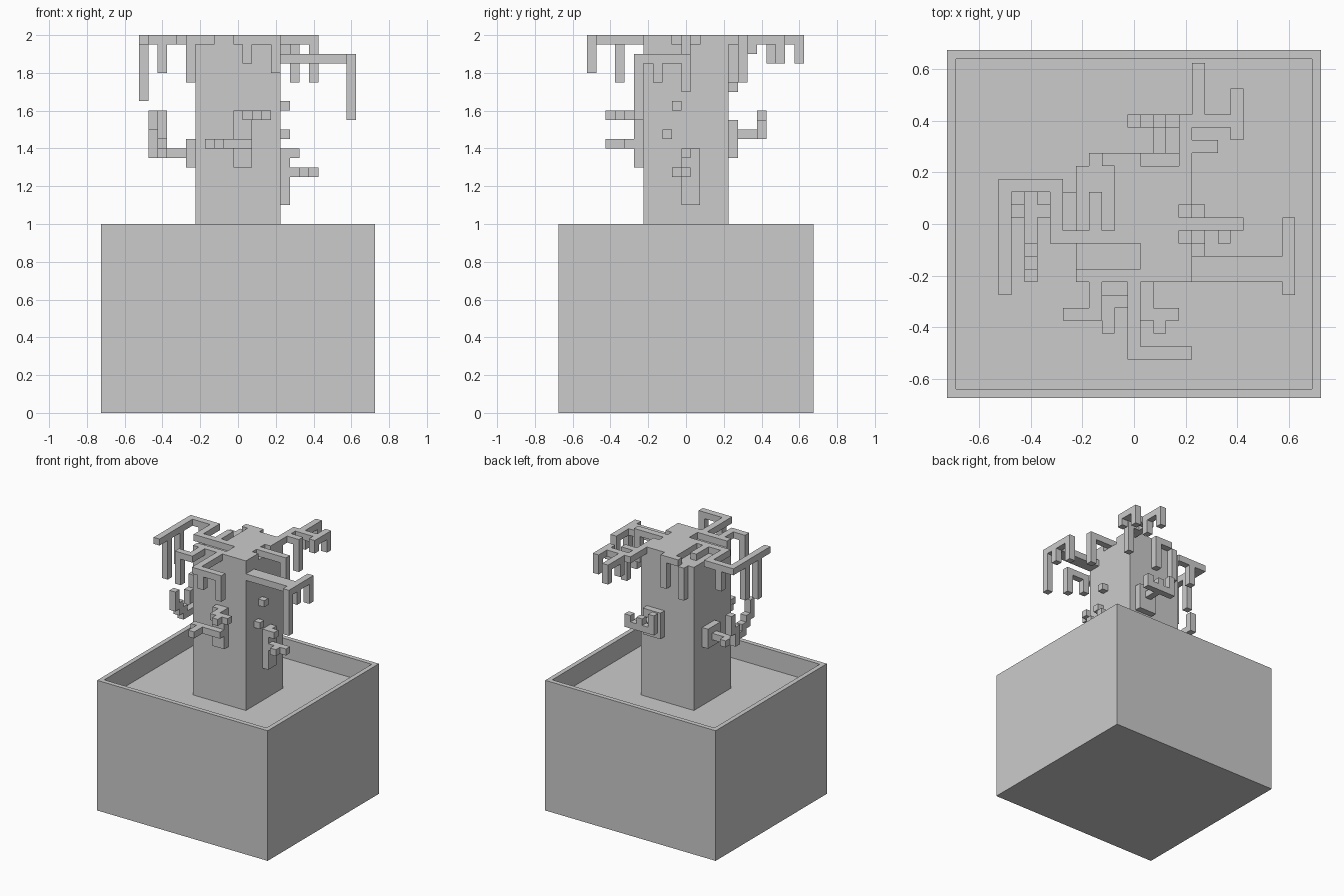
import bpy, bmesh, math

U = 0.05  # block size; block edges sit on odd multiples of U/2 in x and y


def cells(box):
    """Blocks inside (x0, x1, y0, y1, z0, z1)."""
    x0, x1, y0, y1, z0, z1 = box
    i = [round((v + U / 2) / U) for v in (x0, x1, y0, y1)]
    k = [round(v / U) for v in (z0, z1)]
    return {(a, b, c) for a in range(i[0], i[1])
            for b in range(i[2], i[3]) for c in range(k[0], k[1])}


def blocks(name, add, cut=()):
    """One clean skin around a union of boxes, minus the cut boxes."""
    solid = set().union(*[cells(b) for b in add])
    for b in cut:
        solid -= cells(b)
    bm = bmesh.new()
    verts = {}

    def vert(p):
        if p not in verts:
            verts[p] = bm.verts.new((p[0] * U - U / 2, p[1] * U - U / 2, p[2] * U))
        return verts[p]

    for c in solid:
        for axis in range(3):
            u, v = (axis + 1) % 3, (axis + 2) % 3
            for side in (0, 1):
                n = list(c)
                n[axis] += 2 * side - 1
                if tuple(n) in solid:
                    continue
                quad = []
                for du, dv in ((0, 0), (1, 0), (1, 1), (0, 1)):
                    p = list(c)
                    p[axis] += side
                    p[u] += du
                    p[v] += dv
                    quad.append(vert(tuple(p)))
                bm.faces.new(quad if side else quad[::-1])
    bmesh.ops.dissolve_limit(bm, angle_limit=math.radians(1),
                             verts=bm.verts[:], edges=bm.edges[:])
    return finish(name, bm)


def finish(name, bm):
    me = bpy.data.meshes.new(name)
    bm.to_mesh(me)
    bm.free()
    ob = bpy.data.objects.new(name, me)
    bpy.context.collection.objects.link(ob)
    return ob


def top(x0, x1, y0, y1):
    return (x0, x1, y0, y1, 1.95, 2.0)


def hang(x, y, z0, z1=1.95):
    """Single drooping column centred on x, y."""
    return (x - U / 2, x + U / 2, y - U / 2, y + U / 2, z0, z1)


# planter with a recessed soil surface
bm = bmesh.new()
bmesh.ops.create_cube(bm, size=1)
for v in bm.verts:
    v.co = (v.co.x * 1.45, v.co.y * 1.35, v.co.z + 0.5)
lid = [f for f in bm.faces if f.normal.z > 0.5]
bmesh.ops.inset_region(bm, faces=lid, thickness=0.05)
ext = bmesh.ops.extrude_face_region(bm, geom=lid)
bmesh.ops.delete(bm, geom=lid, context='FACES')
for v in [g for g in ext['geom'] if isinstance(g, bmesh.types.BMVert)]:
    v.co.z -= 0.15
bmesh.ops.recalc_face_normals(bm, faces=bm.faces[:])
finish("planter", bm)

# trunk and crown, with drooping branches
blocks("trunk_and_crown", [
    (-.225, .225, -.225, .225, .85, 2.0),
    # back tabs
    top(-.125, .025, .225, .275), hang(0, .25, 1.75),
    hang(-.15, .25, 1.7),
    # back right branch
    top(.175, .225, .225, .425), top(.225, .375, .375, .425),
    top(.225, .275, .425, .625), top(.375, .425, .325, .525),
    top(.225, .325, .275, .325),
    hang(.25, .6, 1.85), hang(.25, .45, 1.85), hang(.4, .5, 1.85),
    hang(.4, .35, 1.9), hang(.3, .3, 1.75),
    # right twig
    top(.225, .425, -.025, .025), hang(.4, 0, 1.75),
    # lower right branch
    (.225, .575, -.225, -.125, 1.85, 1.9),
    (.575, .625, -.275, .025, 1.85, 1.9),
    hang(.6, -.25, 1.55, 1.85), hang(.6, -.15, 1.75, 1.85), hang(.6, 0, 1.7, 1.85),
    # front branches
    top(-.025, .025, -.525, -.225), top(.025, .225, -.525, -.475),
    hang(.05, -.5, 1.85), hang(.2, -.5, 1.8),
    top(-.175, -.125, -.375, -.225), top(-.275, -.175, -.375, -.325),
    hang(-.25, -.35, 1.75),
    # left branch
    top(-.325, -.225, -.075, -.025), top(-.325, -.275, -.025, .125),
    top(-.525, -.275, .125, .175), top(-.525, -.475, -.275, .125),
    hang(-.5, -.15, 1.65), hang(-.5, 0, 1.7), hang(-.4, .15, 1.8),
], cut=[
    # grooves in the crown top
    top(-.225, .025, -.175, -.075),
    top(.175, .225, .025, .075), top(.175, .225, -.075, -.025),
    top(-.225, -.175, -.025, .225), top(-.175, -.125, .125, .225),
    top(-.125, -.075, -.025, .225),
])

# front twigs on their plate
blocks("front_twigs", [
    (-.025, .075, -.275, -.225, 1.3, 1.6),
    (.025, .075, -.375, -.275, 1.55, 1.6),
    (.075, .175, -.375, -.325, 1.55, 1.6), hang(.1, -.4, 1.55, 1.6),
    (-.175, .075, -.325, -.275, 1.4, 1.45),
    (-.125, -.075, -.425, -.325, 1.4, 1.45),
])

# right twigs and loose knots
blocks("right_twigs", [
    (.225, .275, -.025, .075, 1.1, 1.4),
    (.275, .425, -.025, .025, 1.25, 1.3), hang(.35, -.05, 1.25, 1.3),
    hang(.3, 0, 1.35, 1.4),
    hang(.25, -.1, 1.45, 1.5), hang(.25, -.05, 1.6, 1.65),
])

# left twig climbing in steps
blocks("left_twig", [
    (-.275, -.225, -.025, .125, 1.3, 1.45),
    (-.475, -.275, .025, .075, 1.35, 1.4),
    (-.425, -.375, -.075, .125, 1.35, 1.4),
    hang(-.4, -.1, 1.35, 1.45), hang(-.4, -.15, 1.4, 1.5),
    hang(-.4, -.2, 1.45, 1.6),
    hang(-.45, .05, 1.35, 1.5), hang(-.45, .1, 1.45, 1.6),
])

# back twig with upright tips
blocks("back_twig", [
    (.025, .175, .225, .275, 1.35, 1.55),
    (.075, .125, .275, .375, 1.45, 1.5),
    (-.025, .225, .375, .425, 1.45, 1.5),
    hang(0, .4, 1.5, 1.6), hang(.1, .4, 1.5, 1.55), hang(.2, .4, 1.5, 1.55),
])
